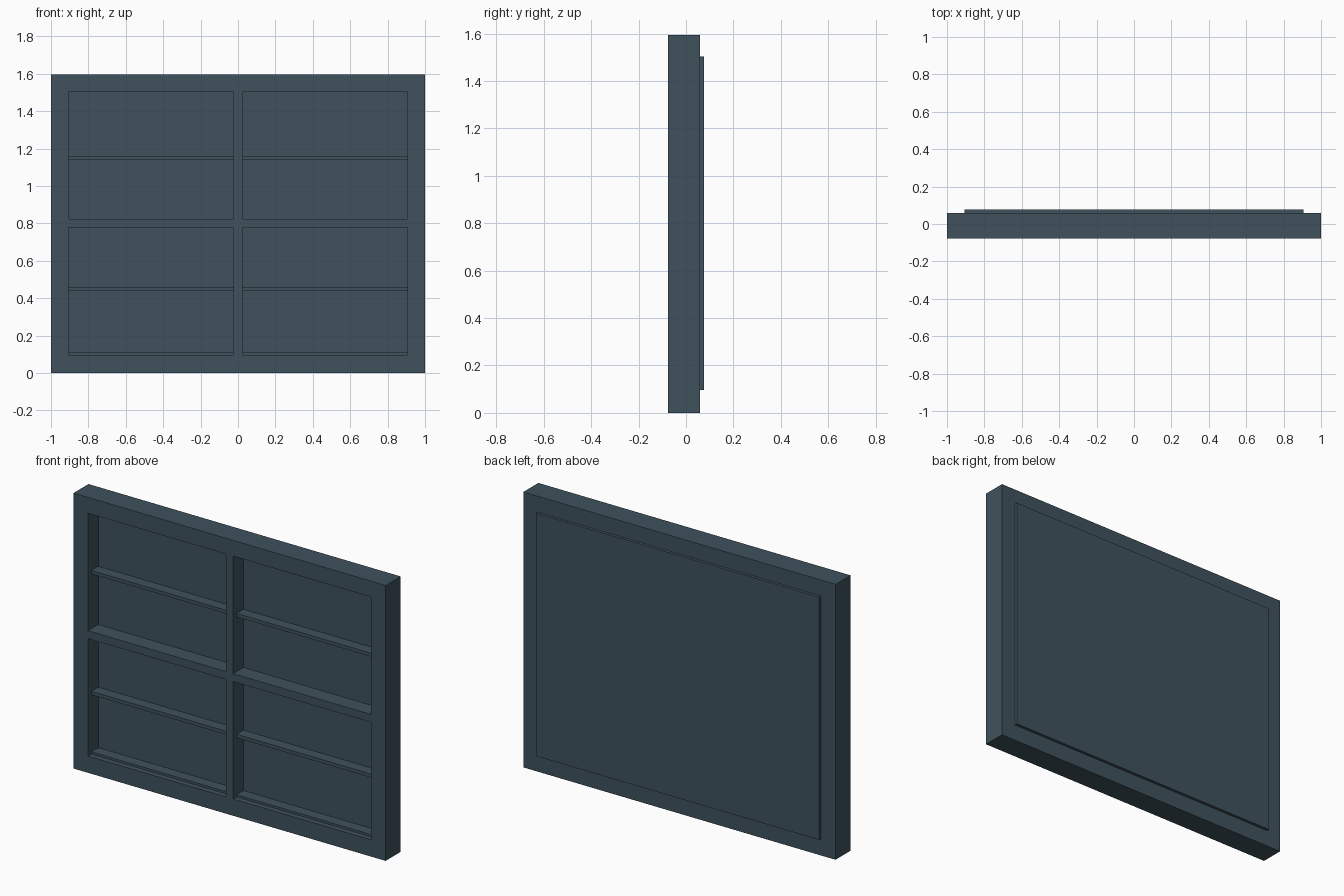
import bpy
import bmesh
from mathutils import Vector

cube = bpy.data.objects.get("Cube")
if cube:
    bpy.data.objects.remove(cube, do_unlink=True)

# One flat colour
slate = bpy.data.materials.new("dark slate")
slate.use_nodes = True
colour = (0.050, 0.085, 0.108, 1)
slate.diffuse_color = colour
slate.node_tree.nodes["Principled BSDF"].inputs["Base Color"].default_value = colour

# Main dimensions
FRONT, FRAME_BACK, BACK = -0.077, 0.06, 0.077
PANEL_FRONT, SHELF_FRONT = 0.017, -0.046
HEIGHT = 1.595
SIDE, MULLION = 0.907, 0.023
SILL, HEAD = 0.097, 1.503
RAIL_LOW, RAIL_HIGH = 0.777, 0.823
SHELF = 0.02


def finish(name, bm):
    bmesh.ops.recalc_face_normals(bm, faces=bm.faces[:])
    mesh = bpy.data.meshes.new(name)
    bm.to_mesh(mesh)
    bm.free()
    mesh.materials.append(slate)
    obj = bpy.data.objects.new(name, mesh)
    bpy.context.collection.objects.link(obj)
    return obj


def box(name, low, high):
    low, high = Vector(low), Vector(high)
    bm = bmesh.new()
    bmesh.ops.create_cube(bm, size=1)
    bmesh.ops.scale(bm, vec=high - low, verts=bm.verts[:])
    bmesh.ops.translate(bm, vec=(low + high) / 2, verts=bm.verts[:])
    return finish(name, bm)


# Frame with four openings: a flat lattice extruded backwards
xs = [-1, -SIDE, -MULLION, MULLION, SIDE, 1]
zs = [0, SILL, RAIL_LOW, RAIL_HIGH, HEAD, HEIGHT]
bm = bmesh.new()
grid = [[bm.verts.new((x, FRONT, z)) for x in xs] for z in zs]
for row in range(5):
    for col in range(5):
        if row % 2 and col % 2:
            continue  # opening
        bm.faces.new((grid[row][col], grid[row][col + 1],
                      grid[row + 1][col + 1], grid[row + 1][col]))
extruded = bmesh.ops.extrude_face_region(bm, geom=bm.faces[:], use_keep_orig=True)
moved = [g for g in extruded["geom"] if isinstance(g, bmesh.types.BMVert)]
bmesh.ops.translate(bm, vec=(0, FRAME_BACK - FRONT, 0), verts=moved)
finish("frame", bm)

# Back panel standing slightly proud of the frame
box("back_panel", (-SIDE, PANEL_FRONT, SILL), (SIDE, BACK, HEAD))

# Shallow shelves in each column
for side, x0, x1 in (("right", -SIDE, -MULLION), ("left", MULLION, SIDE)):
    for level, z in (("bottom", 0.1), ("lower", 0.45), ("upper", 1.15)):
        box(f"{level}_shelf_{side}", (x0, SHELF_FRONT, z - SHELF / 2),
            (x1, PANEL_FRONT, z + SHELF / 2))
